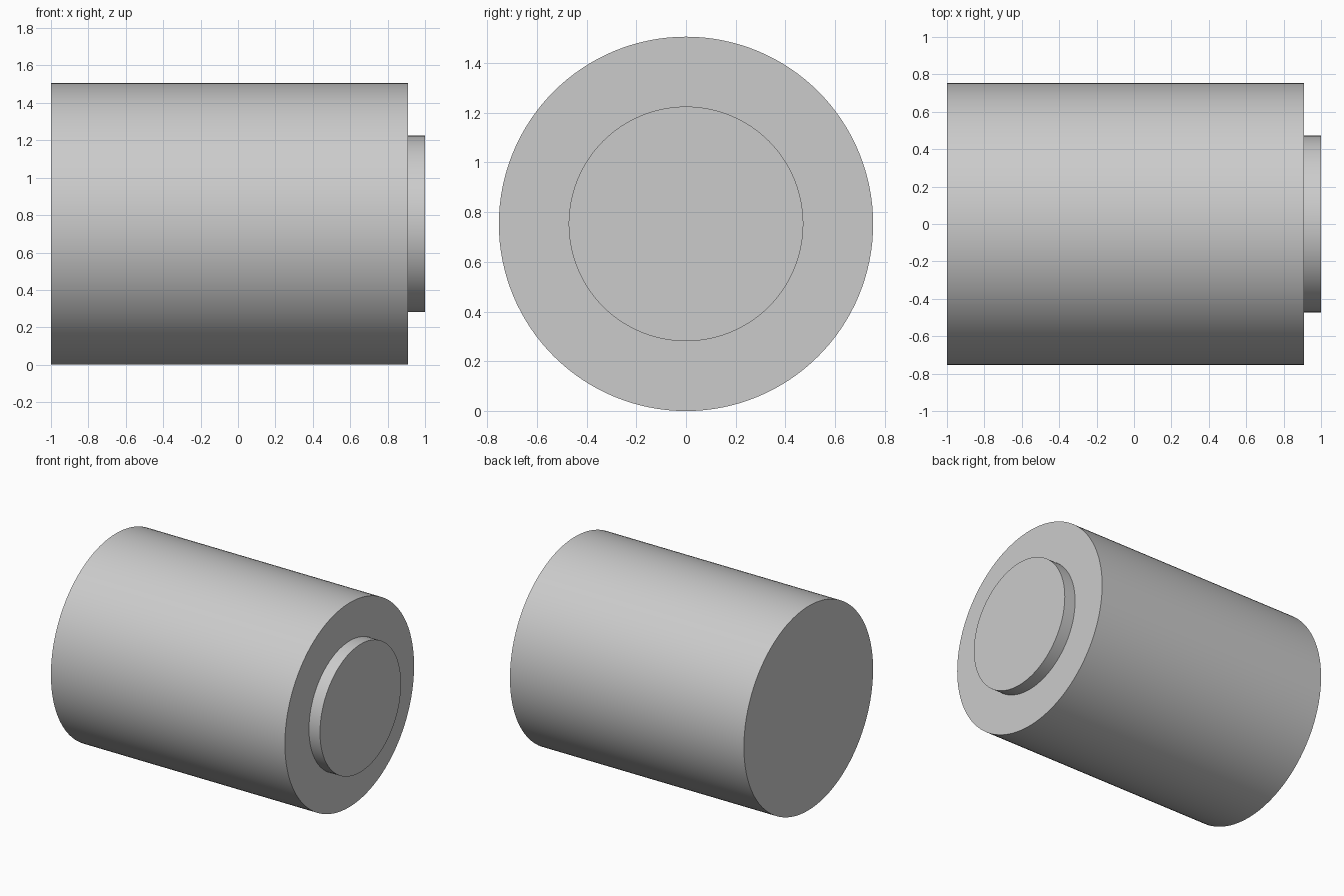
import bpy
import math

cube = bpy.data.objects.get("Cube")
if cube:
    bpy.data.objects.remove(cube, do_unlink=True)

RADIUS = 0.753
SHOULDER = 0.91

# Single plain grey
GREY = (0.6, 0.6, 0.6, 1.0)
grey = bpy.data.materials.new("plain_grey")
grey.use_nodes = True
grey.diffuse_color = GREY
bsdf = next(n for n in grey.node_tree.nodes if n.type == "BSDF_PRINCIPLED")
bsdf.inputs["Base Color"].default_value = GREY


def lathe_x(name, profile, segments=128):
    """Revolve (x, radius) points around the horizontal axis, closing both ends."""
    count = len(profile)
    verts, faces = [], []
    for s in range(segments):
        a = 2 * math.pi * s / segments
        for x, r in profile:
            verts.append((x, r * math.cos(a), RADIUS + r * math.sin(a)))
    for s in range(segments):
        here, after = s * count, (s + 1) % segments * count
        for i in range(count - 1):
            faces.append((here + i, after + i, after + i + 1, here + i + 1))
    # End caps
    faces.append([s * count for s in reversed(range(segments))])
    faces.append([s * count + count - 1 for s in range(segments)])
    mesh = bpy.data.meshes.new(name)
    mesh.from_pydata(verts, [], faces)
    mesh.materials.append(grey)
    obj = bpy.data.objects.new(name, mesh)
    bpy.context.collection.objects.link(obj)
    bpy.ops.object.select_all(action="DESELECT")
    obj.select_set(True)
    bpy.context.view_layer.objects.active = obj
    bpy.ops.object.mode_set(mode="EDIT")
    bpy.ops.mesh.select_all(action="SELECT")
    bpy.ops.mesh.normals_make_consistent(inside=False)
    bpy.ops.object.mode_set(mode="OBJECT")
    bpy.ops.object.shade_smooth_by_angle(angle=math.radians(30))
    return obj


# Drum with a flat shoulder and a short raised boss on its left end
lathe_x("stepped_cylinder", [(-1, RADIUS), (SHOULDER, RADIUS),
                             (SHOULDER, 0.472), (1, 0.472)])
